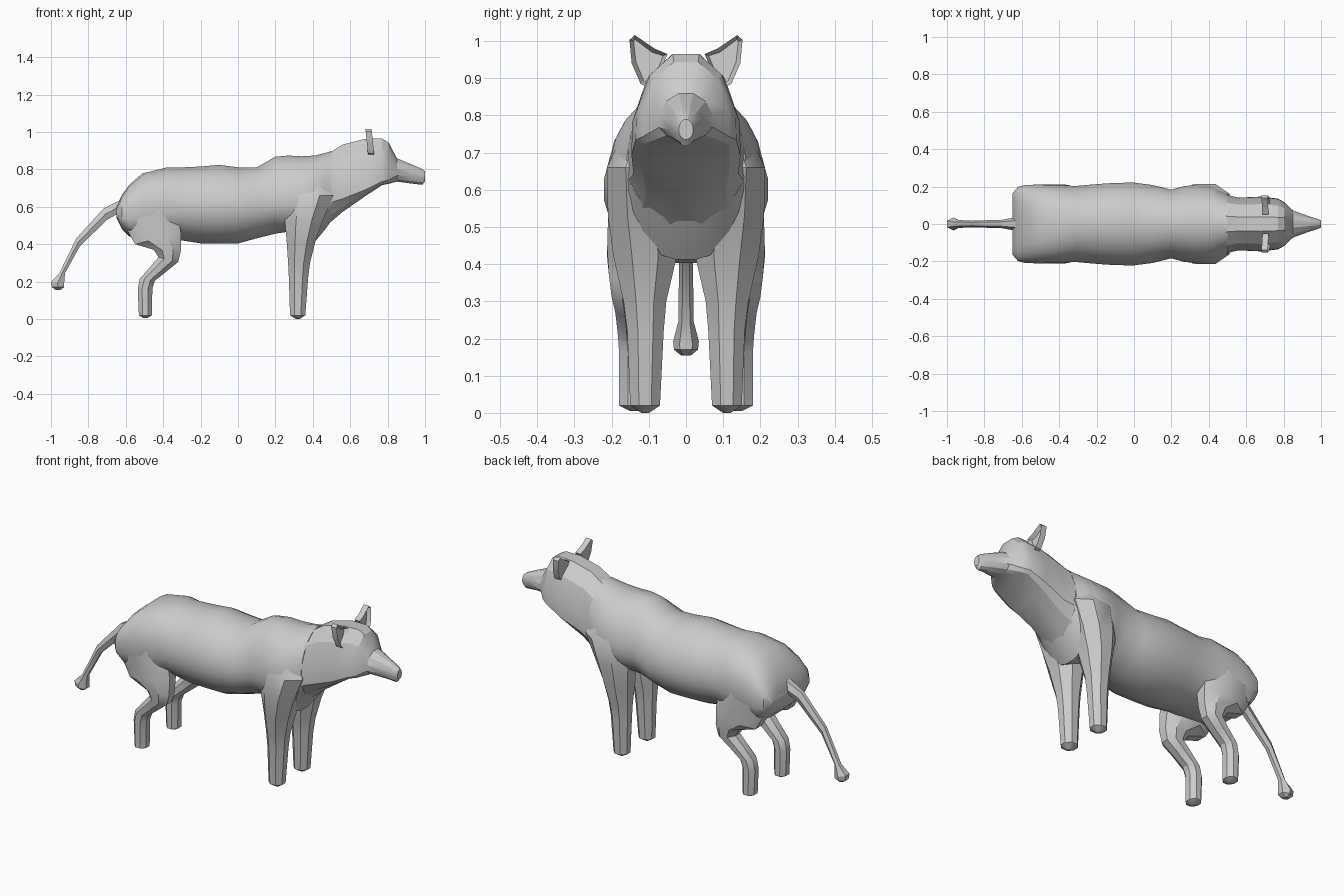
import bpy, bmesh
from math import sin, cos, pi, radians, copysign
from mathutils import Vector


def loft(name, rings, angle=32, mirror=False):
    """Skin a list of equal-length point rings and cap both ends."""
    bm = bmesh.new()
    vr = [[bm.verts.new(p) for p in r] for r in rings]
    n = len(vr[0])
    for a, b in zip(vr, vr[1:]):
        for i in range(n):
            j = (i + 1) % n
            bm.faces.new((a[i], a[j], b[j], b[i]))
    bm.faces.new(vr[0])
    bm.faces.new(vr[-1])
    return finish(name, bm, angle, mirror)


def finish(name, bm, angle=32, mirror=False):
    bmesh.ops.recalc_face_normals(bm, faces=bm.faces)
    me = bpy.data.meshes.new(name)
    bm.to_mesh(me)
    bm.free()
    ob = bpy.data.objects.new(name, me)
    bpy.context.collection.objects.link(ob)
    bpy.ops.object.select_all(action='DESELECT')
    ob.select_set(True)
    bpy.context.view_layer.objects.active = ob
    bpy.ops.object.shade_smooth_by_angle(angle=radians(angle))
    if mirror:
        m = ob.modifiers.new("mirror", 'MIRROR')
        m.use_axis = (False, True, False)
    return ob


def section(x, w, zt, zm, zb, eu=2, el=2, n=24):
    """Upright ring: half width w, top, widest height, bottom, roundness above / below."""
    ring = []
    for i in range(n):
        t = 2 * pi * (i + 0.5) / n
        s, c = sin(t), cos(t)
        e = 2 / (eu if s > 0 else el)
        y = w * copysign(abs(c) ** e, c)
        z = zm + (zt - zm if s > 0 else zm - zb) * copysign(abs(s) ** e, s)
        ring.append((x, y, z))
    return ring


def limb(name, rows, n=8, mirror=True):
    """Rows: front point x z, back point x z, inner y, outer y."""
    rings = []
    k = 1 / cos(pi / n)
    for fx, fz, bx, bz, yi, yo in rows:
        ring = []
        for i in range(n):
            t = 2 * pi * (i + 0.5) / n
            u, v = cos(t) * k / 2, sin(t) * k / 2
            ring.append(((fx + bx) / 2 + (fx - bx) * u, (yi + yo) / 2 + (yo - yi) * v,
                         (fz + bz) / 2 + (fz - bz) * u))
        rings.append(ring)
    return loft(name, rings, 32, mirror)


# Torso: rump to neck
torso = [
    (-.65, .165, .60, .57, .54, 3, 3), (-.62, .20, .665, .57, .48, 3, 3),
    (-.58, .21, .72, .57, .44, 2.8, 3), (-.51, .212, .78, .58, .43, 2.6, 2.5),
    (-.38, .208, .812, .60, .42, 2.3, 2.3), (-.31, .205, .812, .60, .42),
    (-.2, .215, .817, .60, .403), (-.1, .222, .826, .60, .402),
    (0, .223, .813, .60, .402), (.1, .21, .812, .60, .43),
    (.2, .185, .87, .62, .455), (.27, .205, .876, .63, .465),
    (.34, .21, .872, .64, .44), (.41, .205, .876, .65, .41),
    (.46, .18, .888, .655, .47), (.5, .16, .9, .66, .525)]
loft("torso", [section(*s) for s in torso])

# Head, neck and snout, faceted
head = [
    (.48, .165, .89, .66, .50), (.56, .145, .942, .675, .57, 2, 2.3),
    (.68, .15, .972, .715, .655, 2, 3), (.77, .138, .972, .755, .715, 2, 4),
    (.805, .118, .95, .765, .722, 2.1, 4), (.85, .075, .862, .78, .733),
    (.93, .045, .828, .775, .722), (.985, .027, .803, .765, .716),
    (1.0, .02, .79, .76, .735)]
loft("head", [section(*s, n=12) if len(s) > 5 else section(*s, 2, 2, 12) for s in head], 25)

# Front legs
limb("front_leg", [
    (.33, 0, .31, 0, .10, .12),
    (.36, .02, .278, .02, .07, .15),
    (.375, .22, .272, .22, .06, .158),
    (.385, .30, .268, .30, .053, .168),
    (.415, .42, .26, .42, .025, .195),
    (.455, .53, .25, .53, .03, .21),
    (.51, .66, .26, .66, .04, .213),
    (.46, .79, .29, .79, .03, .15)])

# Hind legs with bent hocks and thighs
limb("hind_leg", [
    (-.485, 0.005, -.505, 0.005, .13, .15),
    (-.46, .02, -.53, .02, .10, .18),
    (-.458, .165, -.536, .16, .10, .18),
    (-.445, .205, -.525, .215, .10, .183),
    (-.375, .26, -.46, .29, .10, .19),
    (-.32, .305, -.425, .33, .10, .2),
    (-.305, .365, -.45, .37, .09, .207),
    (-.305, .46, -.55, .40, .07, .212),
    (-.33, .60, -.64, .56, .05, .208)])

# Tail with tuft
limb("tail", [
    (-.60, .66, -.60, .58, -.035, .035),
    (-.64, .63, -.64, .565, -.03, .03),
    (-.72, .59, -.70, .53, -.019, .019),
    (-.865, .43, -.845, .39, -.016, .016),
    (-.955, .245, -.925, .245, -.018, .018),
    (-1.0, .20, -.93, .185, -.03, .03),
    (-.995, .17, -.93, .17, -.028, .028),
    (-.975, .155, -.95, .155, -.012, .012)], 6, False)

# Ears with a hollow front
bm = bmesh.new()
outline = [(.05, .965), (.085, .98), (.138, 1.016), (.152, 1.003), (.146, .94), (.122, .885), (.09, .87)]
face = bm.faces.new([bm.verts.new((.685 + (.98 - z) * .1, y, z)) for y, z in outline])
ext = bmesh.ops.extrude_face_region(bm, geom=[face])
front = [g for g in ext["geom"] if isinstance(g, bmesh.types.BMFace)][0]
bmesh.ops.translate(bm, verts=front.verts, vec=Vector((.033, 0, 0)))
bmesh.ops.inset_region(bm, faces=[front], thickness=.012)
bmesh.ops.translate(bm, verts=front.verts, vec=Vector((-.02, 0, 0)))
finish("ear", bm, 30, True)
